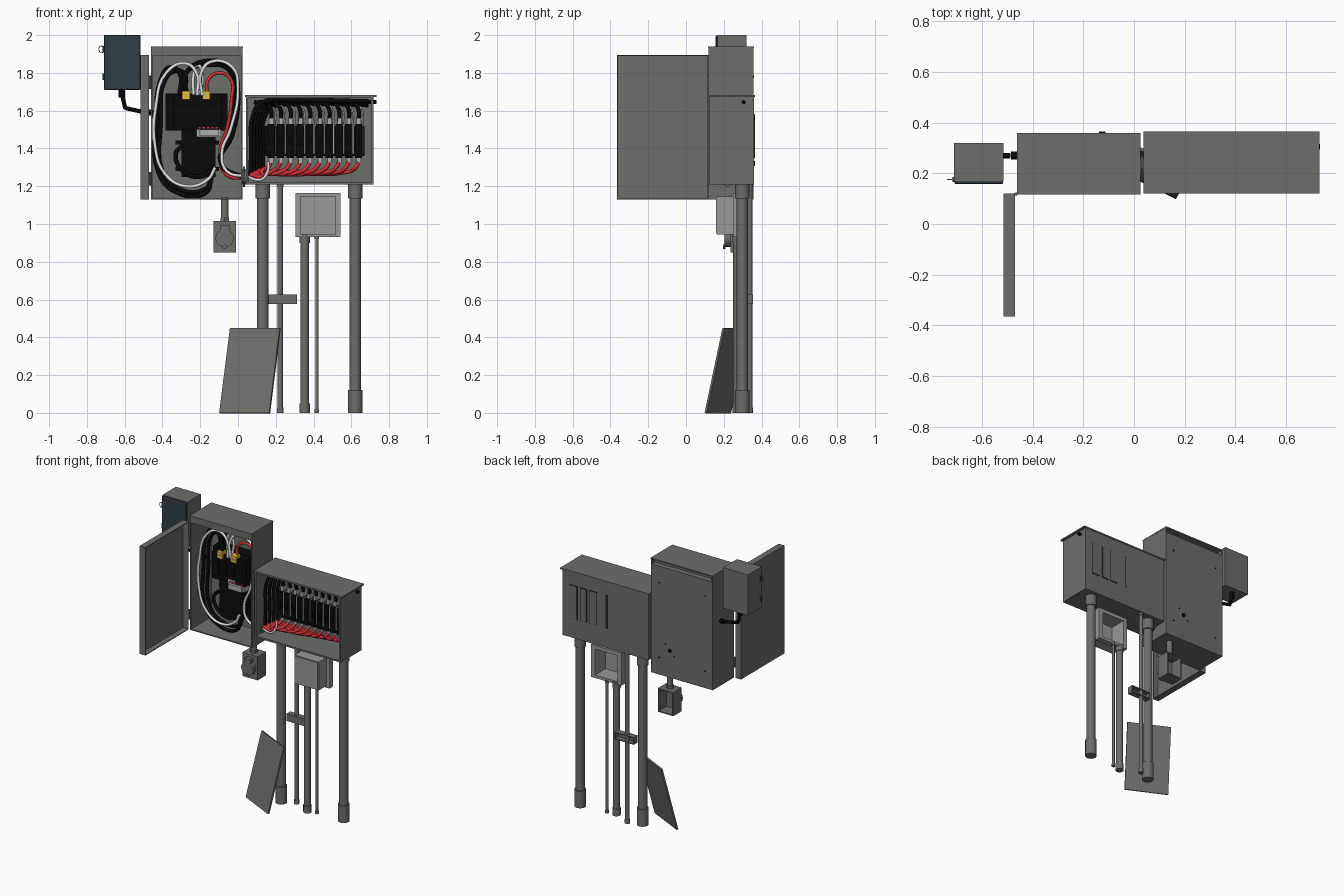
import bpy, bmesh, math
from mathutils import Vector

if "Cube" in bpy.data.objects:
    bpy.data.objects.remove(bpy.data.objects["Cube"])


def material(name, *rgb):
    m = bpy.data.materials.new(name)
    m.use_nodes = True
    m.diffuse_color = (*rgb, 1)
    m.node_tree.nodes["Principled BSDF"].inputs["Base Color"].default_value = (*rgb, 1)
    return m


GREY = material("olive grey steel", .15, .158, .138)
PALE = material("pale grey box", .32, .31, .315)
BLUE = material("dark blue cover", .029, .048, .06)
BLACK = material("black", .003, .003, .003)
WHITE = material("white cable", .8, .8, .8)
RED = material("red cable", .65, .03, .04)
YELLOW = material("yellow lug", .78, .53, .03)
SILVER = material("light grey terminal", .42, .42, .42)


def make(name, bm, mat, smooth=False):
    me = bpy.data.meshes.new(name)
    bm.to_mesh(me)
    bm.free()
    me.materials.append(mat)
    ob = bpy.data.objects.new(name, me)
    bpy.context.collection.objects.link(ob)
    if smooth:
        bpy.ops.object.select_all(action='DESELECT')
        ob.select_set(True)
        bpy.context.view_layer.objects.active = ob
        bpy.ops.object.shade_smooth_by_angle()
    return ob


def box(name, x, y, z, mat=GREY, opening=None, wall=.008):
    """Block from ranges; an opening direction turns it into a hollow tray."""
    bm = bmesh.new()
    bmesh.ops.create_cube(bm, size=1)
    for v in bm.verts:
        v.co = [r[0] if c < 0 else r[1] for c, r in zip(v.co, (x, y, z))]
    bm.normal_update()
    if opening:
        d = Vector(opening)
        bmesh.ops.delete(bm, geom=[f for f in bm.faces if f.normal.dot(d) > .9], context='FACES')
    ob = make(name, bm, mat)
    if opening:
        s = ob.modifiers.new("wall", 'SOLIDIFY')
        s.thickness, s.offset, s.use_even_offset = wall, -1, True
    return ob


def rod(name, a, b, r, mat=GREY, sides=24):
    a, b = Vector(a), Vector(b)
    bm = bmesh.new()
    bmesh.ops.create_cone(bm, cap_ends=True, segments=sides, radius1=r, radius2=r, depth=(b - a).length)
    rot = (b - a).to_track_quat('Z', 'Y')
    for v in bm.verts:
        v.co = rot @ v.co + (a + b) / 2
    return make(name, bm, mat, True)


def cable(name, points, r, mat, y=None):
    """Round cable through points; (x, z) points all share one depth y."""
    cu = bpy.data.curves.new(name, 'CURVE')
    cu.dimensions = '3D'
    cu.bevel_depth, cu.bevel_resolution, cu.resolution_u = r, 2, 5
    cu.use_fill_caps = True
    sp = cu.splines.new('BEZIER')
    sp.bezier_points.add(len(points) - 1)
    for bp, p in zip(sp.bezier_points, points):
        bp.co = p if y is None else (p[0], y, p[1])
        bp.handle_left_type = bp.handle_right_type = 'AUTO'
    cu.materials.append(mat)
    ob = bpy.data.objects.new(name, cu)
    bpy.context.collection.objects.link(ob)


FRONT, BACK = (0, -1, 0), (0, 1, 0)

# Tall cabinet with roof recessed at the back
box("cabinet_shell", (-.46, .025), (.12, .358), (1.13, 1.897), opening=FRONT)
box("cabinet_header", (-.46, .025), (.12, .32), (1.897, 1.932))
box("cabinet_roof", (-.461, .026), (.117, .36), (1.932, 1.94))
for side, x in (("right", -.46), ("left", .017)):
    box(side + "_roof_cheek", (x, x + .008), (.32, .358), (1.897, 1.932))

# Open door and hinges
box("cabinet_door", (-.515, -.47), (-.365, .12), (1.13, 1.895), opening=(1, 0, 0), wall=.005)
for i, z in enumerate((1.24, 1.75)):
    rod(f"door_hinge_{i}", (-.466, .118, z - .035), (-.466, .118, z + .035), .007, sides=12)

# Cabinet back hardware
rod("back_grommet", (-.125, .355, 1.32), (-.125, .365, 1.32), .013, BLACK, 12)
for i, (x, z) in enumerate(((-.4, 1.78), (-.04, 1.78), (-.4, 1.25), (-.04, 1.25), (-.16, 1.29), (-.09, 1.36))):
    rod(f"back_screw_{i}", (x, .355, z), (x, .36, z), .006, BLACK, 8)

# Small box on the upper right with its cable
box("small_box_body", (-.71, -.515), (.17, .32), (1.712, 2))
cover = box("small_box_cover", (-.709, -.516), (.157, .172), (1.71, 1.999), BLUE)
bev = cover.modifiers.new("rounded", 'BEVEL')
bev.width, bev.segments = .007, 2
for z in (1.78, 1.925):
    box("small_box_latch", (-.717, -.708), (.165, .185), (z - .018, z + .018), BLUE)
cable("padlock_shackle", [(-.705, 1.94), (-.731, 1.94), (-.731, 1.91), (-.705, 1.91)], .002, SILVER, .175)
rod("small_box_gland", (-.615, .27, 1.67), (-.615, .27, 1.712), .017, BLACK, 12)
rod("link_cable_upper", (-.615, .27, 1.69), (-.597, .27, 1.612), .011, BLACK, 12)
rod("link_cable_lower", (-.6, .27, 1.615), (-.49, .27, 1.59), .011, BLACK, 12)
rod("cabinet_gland", (-.485, .27, 1.591), (-.445, .27, 1.588), .016, BLACK, 12)

# Switchgear inside the tall cabinet
box("main_switch", (-.345, -.085), (.2, .35), (1.5, 1.685), BLACK)
box("main_switch_base", (-.385, -.055), (.27, .35), (1.495, 1.69), BLACK)
box("lower_switch", (-.3, -.12), (.22, .35), (1.25, 1.5), BLACK)
for z in (1.28, 1.42):
    box("switch_tab", (-.33, -.1), (.26, .33), (z, z + .022), BLACK)
box("relay", (-.22, -.09), (.2, .25), (1.46, 1.525), SILVER)
box("relay_top_step", (-.205, -.1), (.18, .2), (1.465, 1.5), SILVER)
for i in range(5):
    box("relay_mark", (-.21 + i * .023, -.198 + i * .023), (.196, .201), (1.506, 1.514), RED)
for x in (-.275, -.168):
    box("lug", (x - .021, x + .021), (.185, .24), (1.658, 1.705), YELLOW)
    rod("lug_screw", (x, .18, 1.68), (x, .19, 1.68), .007, SILVER, 10)
for i in range(4):
    box("switch_rib", (-.32 + i * .06, -.29 + i * .06), (.195, .202), (1.55, 1.64), BLACK)

# Cabinet cables
cable("white_loop", [(-.215, 1.68), (-.22, 1.8), (-.28, 1.85), (-.38, 1.8), (-.435, 1.62), (-.44, 1.42),
                     (-.39, 1.27), (-.28, 1.2), (-.16, 1.235), (-.12, 1.3)], .009, WHITE, .19)
cable("white_feed", [(-.19, 1.68), (-.195, 1.8), (-.14, 1.86), (-.03, 1.83), (0, 1.72), (-.04, 1.5),
                     (-.085, 1.38), (-.06, 1.28), (.05, 1.25)], .009, WHITE, .19)
cable("white_inner", [(-.235, 1.68), (-.235, 1.79), (-.215, 1.84), (-.19, 1.79), (-.2, 1.68)], .009, WHITE, .22)
for i in range(2):
    d = i * .022
    cable("black_loop", [(-.31 + d, 1.68), (-.31 + d, 1.8), (-.36 + d, 1.83 - d), (-.41 + d, 1.76), (-.43 + d, 1.55),
                         (-.42 + d, 1.27), (-.33, 1.17 + d), (-.17, 1.165 + d), (-.14, 1.25)], .012, BLACK, .23 + d)
    cable("black_feed", [(-.27, 1.68), (-.275, 1.8), (-.15, 1.865 - d), (-.03 - d, 1.82), (0 - d, 1.7),
                         (-.03 - d, 1.47), (-.09, 1.32), (.05, 1.24)], .012, BLACK, .215 + d)
cable("black_jumper", [(-.29, 1.42), (-.33, 1.37), (-.29, 1.28), (-.2, 1.25), (-.13, 1.29)], .012, BLACK, .2)
cable("red_feed", [(-.16, 1.68), (-.16, 1.76), (-.1, 1.8), (-.04, 1.77), (-.035, 1.65), (-.06, 1.5), (-.095, 1.38),
                   (-.06, 1.26), (.05, 1.25), (.12, 1.27)], .009, RED, .225)

# Nipple joining the two enclosures
rod("joining_nipple", (.015, .22, 1.25), (.055, .22, 1.25), .04)
rod("joining_nut", (.027, .22, 1.25), (.036, .22, 1.25), .055, sides=6)

# Wide breaker box
box("breaker_box", (.042, .717), (.125, .36), (1.21, 1.675), opening=FRONT)
box("breaker_box_lid", (.038, .732), (.12, .364), (1.672, 1.682))
box("breaker_box_sill", (.042, .717), (.125, .13), (1.21, 1.222))
for x in (.042, .705):
    box("breaker_box_lip", (x, x + .012), (.125, .13), (1.21, 1.675))
rod("lid_pin", (.66, .305, 1.645), (.733, .305, 1.645), .011, BLACK, 12)
for x, w in ((.63, .055), (.55, .045), (.475, .055), (.37, .006)):
    box("back_vent_border", (x - w / 2 - .003, x + w / 2 + .003), (.359, .362), (1.347, 1.583), BLACK)
    box("back_vent_plate", (x - w / 2, x + w / 2), (.36, .365), (1.35, 1.58))

# Row of breakers with black wires above and red wires below
box("breaker_rail", (.14, .67), (.31, .345), (1.36, 1.52), BLACK)
for i in range(10):
    x = .175 + i * .0515
    box("breaker", (x - .02, x + .018), (.22, .32), (1.35, 1.53), BLACK)
    box("breaker_handle", (x - .008, x + .008), (.205, .225), (1.42, 1.46), BLACK)
    box("breaker_label", (x + .02, x + .027), (.225, .3), (1.37, 1.53), SILVER)
    for z in (1.32, 1.53):
        box("breaker_terminal", (x - .01, x + .012), (.24, .29), (z, z + .03), SILVER)
    cable("black_wire", [(x, .265, 1.545), (x, .25, 1.6), (x - .02, .25, 1.635), (x - .09, .26, 1.645)], .011, BLACK)
    cable("grey_wire", [(x + .02, .28, 1.53), (x + .02, .29, 1.6), (x, .29, 1.63)], .005, SILVER)
    d = .2 + i * .008
    cable("red_wire", [(x, .26, 1.335), (x - .012, .24, 1.305), (x - .05, d, 1.277),
                       (.13, d, 1.257 + i * .003), (.06, d, 1.262 + i * .003)], .011, RED)
for i in range(5):
    d = i * .016
    cable("black_trunk", [(.065 + d, 1.26), (.07 + d, 1.4), (.075 + d, 1.56), (.12 + d, 1.64 - d / 3),
                          (.3, 1.655 - d / 3), (.69, 1.65 - d / 3)], .011, BLACK, .21 + d * 1.5)
cable("white_trunk", [(.055, 1.25), (.09, 1.235), (.13, 1.24), (.16, 1.29), (.16, 1.33)], .008, WHITE, .2)


# Conduit legs with sockets at both ends
def leg(name, x, y, r, top, foot, cap, extra):
    rod(name, (x, y, 0), (x, y, top), r)
    rod(name + "_foot_socket", (x, y, 0), (x, y, foot), r + extra)
    rod(name + "_top_socket", (x, y, top - cap), (x, y, top), r + extra)


leg("right_leg", .131, .298, .03, 1.215, .12, .08, .008)
leg("left_leg", .62, .298, .03, 1.215, .12, .08, .008)
leg("middle_conduit", .353, .273, .023, .945, .05, .045, .004)
leg("thin_conduit", .223, .337, .0145, 1.215, .028, .02, .003)
leg("narrow_conduit", .418, .287, .009, .94, .02, .02, .003)
box("strut_channel", (.16, .313), (.313, .355), (.577, .628), opening=BACK, wall=.006)

# Pale junction box, open at the back
box("junction_box", (.327, .518), (.165, .29), (.945, 1.145), PALE, BACK)
box("junction_box_cover", (.333, .512), (.16, .166), (.95, 1.14), PALE)
box("junction_box_rim_top", (.304, .543), (.25, .29), (1.14, 1.163), PALE)
box("junction_box_rim_bottom", (.304, .543), (.25, .29), (.932, .95), PALE)
for x in (.304, .516):
    box("junction_box_rim_side", (x, x + .027), (.25, .29), (.932, 1.163), PALE)

# Outlet box hanging under the cabinet
rod("outlet_conduit", (-.071, .28, 1.0), (-.071, .28, 1.14), .02)
rod("outlet_conduit_nut", (-.071, .28, 1.0), (-.071, .28, 1.035), .026, sides=6)
box("outlet_box", (-.131, -.011), (.235, .33), (.848, 1.015), opening=BACK)
rod("outlet_round_cover", (-.071, .205, .925), (-.071, .24, .925), .048)
box("outlet_cover_hinge", (-.096, -.046), (.205, .24), (.965, .995))
rod("outlet_latch", (-.071, .197, .88), (-.071, .21, .88), .012, sides=12)

# Loose cover plate leaning on the right leg
bm = bmesh.new()
corners = [(-.1, .228, 0), (.165, .098, 0), (.221, .193, .45), (-.043, .324, .45)]
bm.faces.new([bm.verts.new(c) for c in corners])
plate = make("leaning_cover", bm, GREY)
sol = plate.modifiers.new("thickness", 'SOLIDIFY')
sol.thickness, sol.offset = .012, -1
